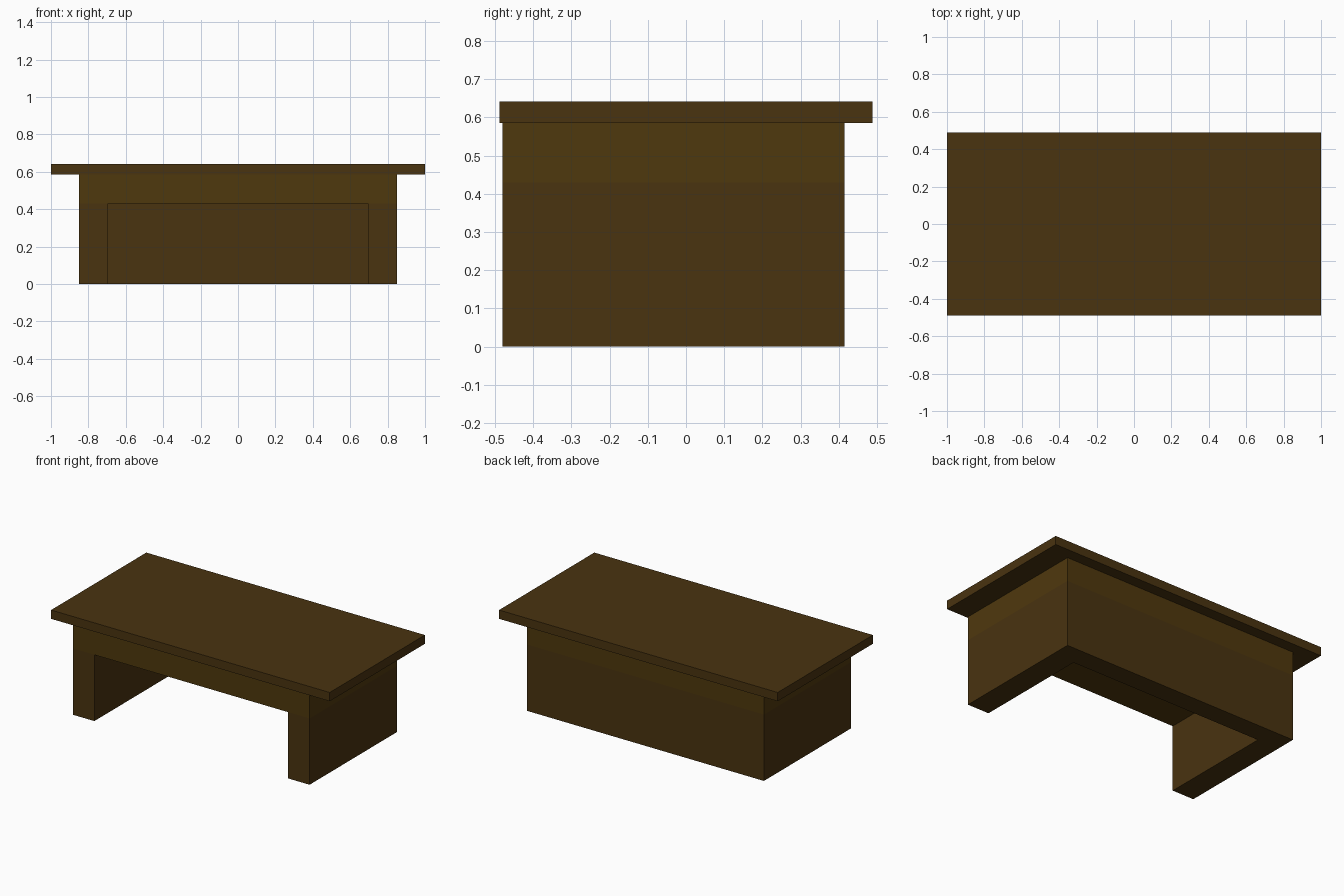
import bpy
import bmesh

if "Cube" in bpy.data.objects:
    bpy.data.objects.remove(bpy.data.objects["Cube"])


def material(name, color):
    mat = bpy.data.materials.new(name)
    mat.diffuse_color = (*color, 1)
    mat.use_nodes = True
    mat.node_tree.nodes["Principled BSDF"].inputs["Base Color"].default_value = mat.diffuse_color
    return mat


def prism(name, outline, z0, z1, mat):
    """Extrude a counter-clockwise floor outline from z0 up to z1."""
    bm = bmesh.new()
    base = bm.faces.new([bm.verts.new((x, y, z0)) for x, y in outline])
    grown = bmesh.ops.extrude_face_region(bm, geom=[base], use_keep_orig=True)
    top = [v for v in grown["geom"] if isinstance(v, bmesh.types.BMVert)]
    bmesh.ops.translate(bm, verts=top, vec=(0, 0, z1 - z0))
    bmesh.ops.recalc_face_normals(bm, faces=bm.faces)
    mesh = bpy.data.meshes.new(name)
    bm.to_mesh(mesh)
    bm.free()
    mesh.materials.append(mat)
    obj = bpy.data.objects.new(name, mesh)
    bpy.context.collection.objects.link(obj)
    return obj


def rect(x, y0, y1):
    return [(-x, y0), (x, y0), (x, y1), (-x, y1)]


dark_wood = material("dark_wood", (0.067, 0.033, 0.005))
warm_wood = material("warm_wood", (0.078, 0.040, 0.004))

OUT, IN = 0.85, 0.695               # half widths of body and knee space
FRONT, BACK, WALL = -0.48, 0.415, 0.285
KNEE, UNDER, TOP = 0.43, 0.585, 0.642

# Side panels and back panel, a U shape open to the front
prism("side_and_back_panels",
      [(-OUT, FRONT), (-IN, FRONT), (-IN, WALL), (IN, WALL),
       (IN, FRONT), (OUT, FRONT), (OUT, BACK), (-OUT, BACK)],
      0, KNEE, dark_wood)

# Drawer section above the knee space
prism("drawer_section", rect(OUT, FRONT, BACK), KNEE, UNDER, warm_wood)

# Overhanging desk top
prism("desk_top", rect(1.0, -0.488, 0.488), UNDER, TOP, dark_wood)
